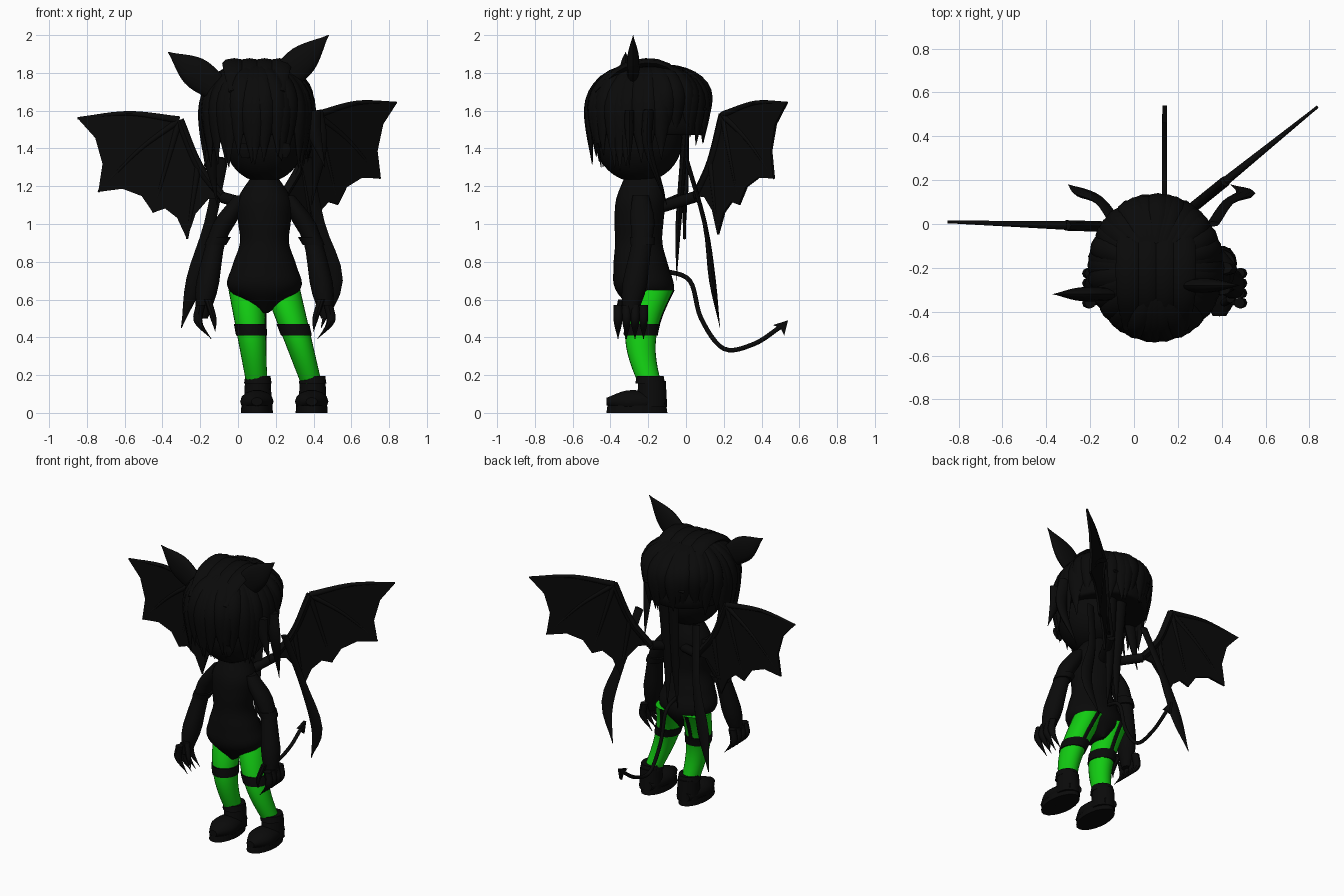
import bpy, bmesh, math, random
from mathutils import Vector

random.seed(4)
if "Cube" in bpy.data.objects:
    bpy.data.objects.remove(bpy.data.objects["Cube"])


def material(name, *rgb):
    made = bpy.data.materials.new(name)
    made.use_nodes = True
    made.diffuse_color = (*rgb, 1)
    made.node_tree.nodes["Principled BSDF"].inputs["Base Color"].default_value = (*rgb, 1)
    return made


BLACK = material("black", .003, .003, .003)
GREEN = material("bright_green", .006, .6, .006)
MID = .14  # body centre line
FRONTAL, UPWARD, SIDEWAYS = Vector((0, 1, 0)), Vector((0, 0, 1)), Vector((1, 0, 0))


def finish(name, bm, mat=BLACK):
    bmesh.ops.recalc_face_normals(bm, faces=bm.faces)
    mesh = bpy.data.meshes.new(name)
    bm.to_mesh(mesh)
    bm.free()
    mesh.materials.append(mat)
    part = bpy.data.objects.new(name, mesh)
    bpy.context.collection.objects.link(part)
    bpy.ops.object.select_all(action="DESELECT")
    bpy.context.view_layer.objects.active = part
    part.select_set(True)
    bpy.ops.object.shade_smooth_by_angle(angle=math.radians(45))


def through(values):
    """Smooth function of t in 0..1 through evenly spaced numbers or points."""
    if callable(values):
        return values
    knots = [Vector(v) if isinstance(v, tuple) else v for v in values]
    last = len(knots) - 2
    padded = [2 * knots[0] - knots[1], *knots, 2 * knots[-1] - knots[-2]]

    def at(t):
        index = min(int(max(t, 0) * (last + 1)), last)
        f = t * (last + 1) - index
        a, b, c, d = padded[index:index + 4]
        return b + f * ((c - a) + f * ((2 * a - 5 * b + 4 * c - d) + f * (3 * b - a - 3 * c + d))) / 2
    return at


def loft(name, path, width, flat=1, extra=0, normal=None, mat=BLACK, sides=14, steps=12):
    """Skin ovals along a path: level ones, or square to the path when a normal is given."""
    path, width = through(path), through(width)
    bm = bmesh.new()
    rings = []
    for step in range(steps + 1):
        t = step / steps
        across, deep = SIDEWAYS, FRONTAL
        if normal:
            along = path(t + .01) - path(t - .01)
            across = along.cross(normal).normalized()
            deep = across.cross(along).normalized()
        half = max(width(t), .002)
        angles = [math.tau * k / sides for k in range(sides)]
        rings.append([bm.verts.new(path(t) + across * half * math.cos(a)
                                   + deep * (half * flat + extra) * math.sin(a)) for a in angles])
    for lower, upper in zip(rings, rings[1:]):
        for k in range(sides):
            bm.faces.new((lower[k - 1], lower[k], upper[k], upper[k - 1]))
    bm.faces.new(rings[0])
    bm.faces.new(rings[-1])
    finish(name, bm, mat)


def ball(name, centre, size, bottom):
    """Ellipsoid flattened below a given height."""
    bm = bmesh.new()
    bmesh.ops.create_uvsphere(bm, u_segments=32, v_segments=20, radius=1)
    for vert in bm.verts:
        vert.co = Vector(c + s * q for c, s, q in zip(centre, size, vert.co))
        vert.co.z = max(vert.co.z, bottom)
    finish(name, bm)


def plate(name, outline, thickness):
    """Flat slab from corner points, thickened both ways."""
    bm = bmesh.new()
    face = bm.faces.new([bm.verts.new(p - thickness / 2) for p in outline])
    grown = bmesh.ops.extrude_face_region(bm, geom=[face])["geom"]
    bmesh.ops.translate(bm, verts=[g for g in grown if isinstance(g, bmesh.types.BMVert)], vec=thickness)
    finish(name, bm)


def mirrored(side, *points):
    return [(MID + side * x, y, z) for x, y, z in points]


# Torso suit, tapering to a high-cut V at the crotch
loft("body_suit", [(MID, -.2, .53), (MID, -.25, .9), (MID, -.23, 1.25)],
     [.02, .19, .17, .13, .14, .14, .07], flat=.5, extra=.06, sides=28, steps=30)
loft("collar", [(MID, -.23, 1.17), (MID, -.23, 1.2)], [.1, .09], flat=.9)
ball("head", (MID, -.25, 1.44), (.21, .23, .22), 0)

# Hair cap wrapped in overlapping locks
HAIR = Vector((.1, -.2, 1.53))
ball("hair_cap", HAIR, (.28, .31, .32), 1.47)
LOCKS = 36
for k in range(LOCKS):
    turn = math.tau * k / LOCKS
    outward = Vector((math.cos(turn), math.sin(turn), 0))
    drop = .2 if outward.y < -.6 else .08 if outward.y > .3 else .22
    drop += random.uniform(-.04, .04)

    def drape(t):
        t = max(t, 0)
        reach = .3 * math.sin(min(.3 + 2 * t, math.pi / 2)) * (1 - .1 * t * t)
        rise = .3 - (.3 + drop) * t ** 1.5
        sway = .02 * t * math.sin(2 * k)
        return HAIR + Vector((outward.x * reach - outward.y * sway,
                              outward.y * reach * 1.1 + outward.x * sway, rise))
    loft("hair_lock", drape, [.03, .05, .05, .04, 0], flat=.5, normal=outward + UPWARD / 3, sides=8)
for k in range(4):
    x = k * .08 - .02
    loft("crown_lock", [(x, -.48, 1.7), (x, -.32, 1.83), (x, -.1, 1.83), (x, .1, 1.6)],
         [.03, .06, .06, .03], flat=.4, normal=UPWARD, sides=8)

# Face, side locks and long trailing strands
for side, word, tip in ((-1, "right", .44), (1, "left", .3)):
    loft(word + "_eye", mirrored(side, (.1, -.455, 1.35), (.1, -.47, 1.43)), [.02, .04, .03], flat=.2)
    loft(word + "_side_lock", mirrored(side, (.26, -.2, 1.6), (.29, -.2, 1.4), (.25, -.1, 1.1)),
         [.05, .04, 0], flat=.6, normal=FRONTAL, sides=8)
    loft(word + "_cheek_lock", mirrored(side, (.26, -.3, 1.6), (.26, -.3, 1.5), (.32, -.3, 1.3)),
         [.04, .04, 0], flat=.6, normal=FRONTAL, sides=8)
    loft(word + "_strand", mirrored(side, (.22, 0, 1.35), (.29, .1, 1), (.37, .14, .7), (tip, .18, .45)),
         [.03, .03, .045, 0], flat=.4, normal=FRONTAL, sides=8)
    loft(word + "_back_strand", mirrored(side, (.04, 0, 1.5), (.03, -.04, 1), (.04, -.05, .7)),
         [.04, .03, 0], flat=.5, normal=FRONTAL, sides=8)

# Pointed ears with ragged tufts
for word, base, tip in (("right", (-.1, -.32, 1.71), (-.37, -.32, 1.91)),
                        ("left", (.21, -.28, 1.74), (.48, -.28, 2))):
    base, tip = Vector(base), Vector(tip)
    loft(word + "_ear", [base, tip], [.07, .08, 0], flat=.4, normal=FRONTAL)
    for share in (.6, .8):
        start = base.lerp(tip, share - .3) - UPWARD * .04
        end = base.lerp(tip, share) - UPWARD * .06
        loft(word + "_ear_tuft", [start, end], [.03, .03, 0], flat=.5, normal=FRONTAL, sides=8)

# Legs, garters and boots
for word, hip, foot in (("right", .045, .1), ("left", .235, .39)):
    def leg(t):
        return Vector((hip + (foot - hip) * t, -.17 - .02 * t - .06 * math.sin(math.pi * t), .65 - .5 * t))

    def girth(t):
        return .095 - .04 * t

    def garter(t):
        return leg(.36 + .12 * t)

    def strap(t):
        return leg(t * .4) + FRONTAL * (girth(t * .4) * 1.1)
    loft(word + "_leg", leg, girth, flat=1.1, mat=GREEN, sides=24)
    loft(word + "_garter", garter, lambda t: girth(.36 + .12 * t) + .006, flat=1.1, sides=24)
    loft(word + "_garter_strap", strap, [.014, .014], flat=.4)
    ankle = foot + .005
    loft(word + "_boot_shaft", [(ankle, -.18, .03), (ankle, -.18, .17)], [.075, .068], flat=1.1)
    loft(word + "_boot_cuff", [(ankle, -.19, .155), (ankle, -.19, .195)], [.073, .067], flat=1.1)
    loft(word + "_boot_foot", [(foot, -.11, .06), (foot, -.42, .06)], [.05, .08, .085, .03],
         flat=.7, normal=UPWARD)
    loft(word + "_boot_sole", [(foot, -.26, 0), (foot, -.26, .04)], [.085, .082], flat=1.9, sides=20, steps=1)

# Arms, bands and clawed hands
for side, word in ((-1, "right"), (1, "left")):
    loft(word + "_arm", mirrored(side, (.12, -.24, 1.15), (.24, -.23, .95), (.29, -.26, .75), (.33, -.3, .5)),
         [.04, .06, .05, .055, .06, .03], flat=1.1)
    loft(word + "_arm_band", mirrored(side, (.24, -.23, .93), (.26, -.23, .89)), [.062, .058], flat=1.1)
    for finger in range(4):
        y = finger * .045 - .36
        loft(word + "_claw", mirrored(side, (.34, y, .57), (.35, y, .48), (.28, y, .39)),
             [.025, .022, 0], sides=8)
    loft(word + "_thumb", mirrored(side, (.3, -.34, .6), (.27, -.36, .5), (.26, -.35, .43)),
         [.02, .016, 0], sides=8)

# Bat wings: fingers fan out from the wrist, the membrane sags between their tips
SHOULDER, ELBOW, WRIST = (.05, 1.14), (.18, 1.31), (.28, 1.55)
TIPS = [(.82, 1.56), (.71, 1.17), (.42, 1.06), (.24, .92), SHOULDER]
for word, root, way, tilt in (("right", (-.03, -.015, 0), (-1, .03, 0), 0),
                              ("left", (.2, .02, 0), (.78, .63, 0), .1)):
    root, way = Vector(root), Vector(way).normalized()
    across = way.cross(UPWARD)

    def place(point):
        return root + way * point[0] + UPWARD * (point[1] + tilt * point[0])
    elbow, wrist, tips = place(ELBOW), place(WRIST), [place(tip) for tip in TIPS]
    lead = wrist.lerp(tips[0], .5) + UPWARD * .03
    outline = [elbow, wrist, lead, tips[0]]
    for tip, following in zip(tips, tips[1:]):
        sag = [tip.lerp(following, share).lerp(wrist, .12) for share in (.3, .7)]
        outline += [*sag, following]
    plate(word + "_wing_membrane", outline, across * .014)
    loft(word + "_wing_arm", [tips[-1], elbow, wrist], [.024, .024], normal=across, sides=8)
    for joint, middle, tip in ((wrist, lead, tips[0]),
                               (wrist, wrist.lerp(tips[1], .5) + UPWARD * .03, tips[1]),
                               (wrist, wrist.lerp(tips[2], .5), tips[2]),
                               (elbow, elbow.lerp(tips[3], .5), tips[3])):
        loft(word + "_wing_finger", [joint, middle, tip], [.02, .006], normal=across, sides=8)
    loft(word + "_wing_root", [(MID, -.16, 1.08), tips[-1]], [.03, .03], normal=UPWARD)

# Tail with an arrow tip
TAIL = [(-.12, .755), (.02, .7), (.08, .5), (.2, .34), (.36, .365), (.5, .455)]
loft("tail", [(MID, y, z) for y, z in TAIL], [.012, .012], normal=SIDEWAYS, sides=10, steps=30)
ARROW = [(.46, .465), (.54, .49), (.52, .41), (.5, .45)]
plate("tail_tip", [Vector((MID, y, z)) for y, z in ARROW], SIDEWAYS * .02)
